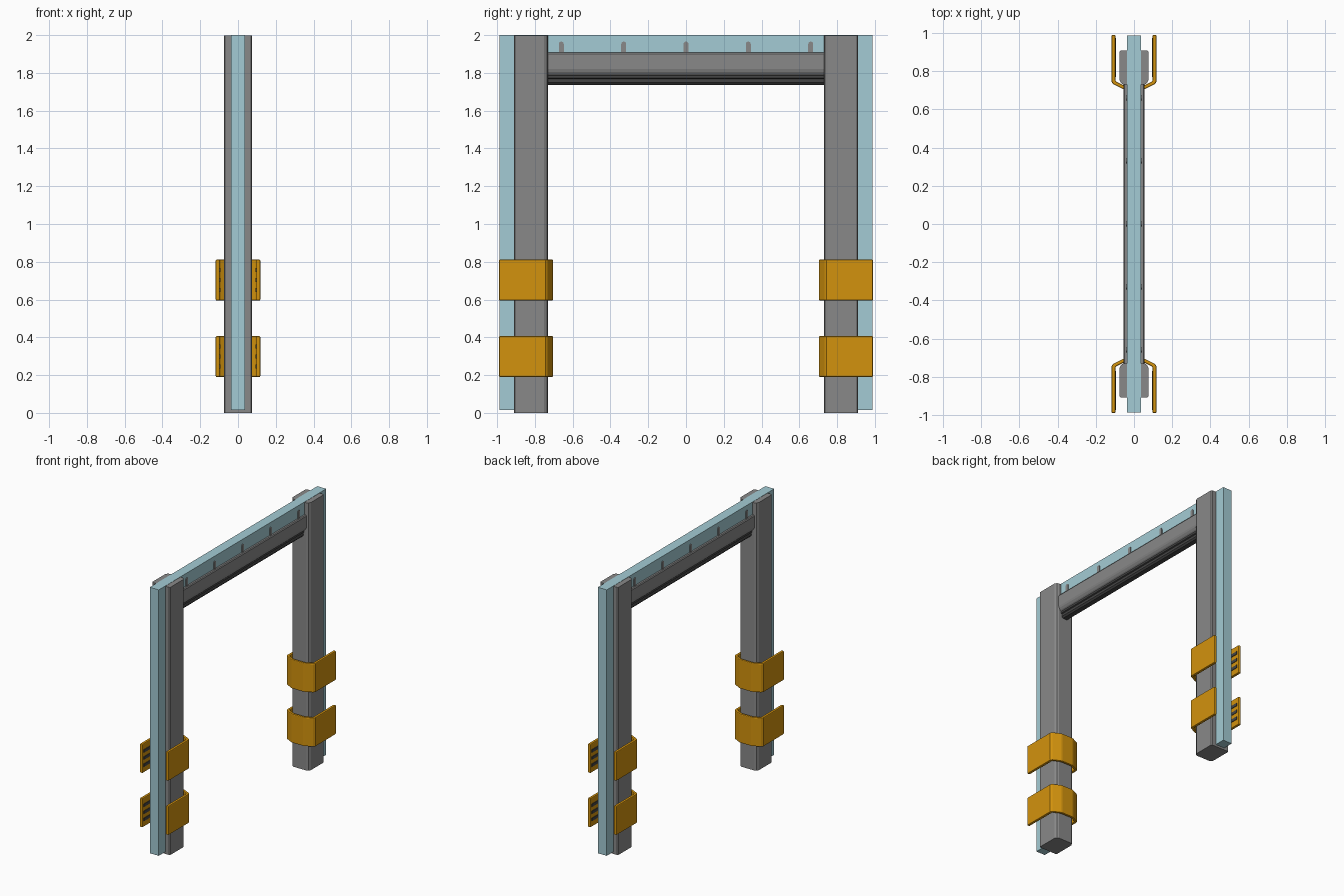
import bpy, bmesh, math
from mathutils import Matrix

if "Cube" in bpy.data.objects:
    bpy.data.objects.remove(bpy.data.objects["Cube"])


def material(name, rgb):
    m = bpy.data.materials.new(name)
    m.diffuse_color = (*rgb, 1)
    m.use_nodes = True
    m.node_tree.nodes["Principled BSDF"].inputs["Base Color"].default_value = m.diffuse_color
    return m


GRAY = material("post gray", (0.25, 0.25, 0.25))
DARK = material("seal dark gray", (0.06, 0.06, 0.06))
BLUE = material("wall pale blue", (0.37, 0.60, 0.66))
ORANGE = material("bumper orange", (0.65, 0.29, 0.004))


def extrude(name, pts, lo, hi, mat, axis="Z", bevel=0.0):
    """Extrude a closed profile: (x, y) along Z, or (x, z) along Y."""
    bm = bmesh.new()
    place = (lambda p, h: (p[0], p[1], h)) if axis == "Z" else (lambda p, h: (p[0], h, p[1]))
    a = [bm.verts.new(place(p, lo)) for p in pts]
    b = [bm.verts.new(place(p, hi)) for p in pts]
    n = len(pts)
    bm.faces.new(a)
    bm.faces.new(b)
    for i in range(n):
        bm.faces.new((a[i], a[(i + 1) % n], b[(i + 1) % n], b[i]))
    bmesh.ops.recalc_face_normals(bm, faces=bm.faces)
    me = bpy.data.meshes.new(name)
    bm.to_mesh(me)
    bm.free()
    me.materials.append(mat)
    ob = bpy.data.objects.new(name, me)
    bpy.context.collection.objects.link(ob)
    if bevel:
        mod = ob.modifiers.new("soft edges", "BEVEL")
        mod.width = bevel
        mod.segments = 2
        mod.limit_method = "ANGLE"
        mod.angle_limit = math.radians(50)
    return ob


def box(name, x0, x1, y0, y1, z0, z1, mat, bevel=0.0):
    return extrude(name, [(x0, y0), (x1, y0), (x1, y1), (x0, y1)], z0, z1, mat, "Z", bevel)


def sym(half):
    """Mirror the half profile (x > 0) across x = 0."""
    return half + [(-x, y) for x, y in reversed(half)]


for side, tag in ((1, "back"), (-1, "front")):
    def ys(pts):
        return [(x, y * side) for x, y in pts]

    # gray post with chamfered inner corners
    post = sym([(0.052, 0.73), (0.066, 0.736), (0.075, 0.752), (0.075, 0.904), (0.069, 0.91)])
    extrude(tag + "_post", ys(post), 0, 1.998, GRAY)

    # wall edge behind the post
    extrude(tag + "_wall_edge", ys(sym([(0.037, 0.88), (0.037, 0.988)])), 0.015, 1.999, BLUE)

    # orange wrap-around bumpers with gripping strips inside
    outer = [(0.045, 0.703), (0.056, 0.706), (0.108, 0.732), (0.118, 0.745), (0.118, 0.99)]
    inner = [(0.097, 0.99), (0.097, 0.752), (0.092, 0.745), (0.05, 0.724), (0.045, 0.722)]
    loop = outer + inner + [(-x, y) for x, y in reversed(outer + inner)]
    # order the loop as one U: outer right, inner right, inner left, outer left
    for k, z in enumerate((0.19, 0.595)):
        extrude(f"{tag}_bumper_{k}", ys(loop), z, z + 0.217, ORANGE, "Z", 0.006)
        for sx in (1, -1):
            for j in range(3):
                zc = z + 0.055 + 0.053 * j
                x0, x1 = sorted((0.093 * sx, 0.098 * sx))
                y0, y1 = sorted((0.77 * side, 0.975 * side))
                box(f"{tag}_grip_strip_{k}", x0, x1, y0, y1, zc - 0.011, zc + 0.011, DARK)

# wall edge over the opening
box("top_wall_edge", -0.037, 0.037, -0.988, 0.988, 1.9, 2.0, BLUE)

# lintel with a rounded lower side
lintel = sym([(0.037, 1.907), (0.05, 1.907), (0.055, 1.900), (0.055, 1.82),
              (0.051, 1.806), (0.042, 1.792), (0.03, 1.783)])
extrude("lintel", lintel, -0.74, 0.74, GRAY, "Y")

# dark seals below the lintel
extrude("upper_seal", sym([(0.034, 1.79), (0.034, 1.772), (0.026, 1.768)]), -0.735, 0.735, DARK, "Y")
extrude("lower_seal", sym([(0.024, 1.775), (0.028, 1.762), (0.028, 1.748), (0.018, 1.737)]),
        -0.735, 0.735, DARK, "Y")

# fixing tabs with rounded tops
for i in range(5):
    y = (i - 2) * 0.33
    arc = [(0.013 * math.cos(a), 1.953 + 0.013 * math.sin(a))
           for a in [math.pi * t / 6 for t in range(7)]]
    tab = extrude(f"fixing_tab_{i}", [(0.013, 1.9)] + arc + [(-0.013, 1.9)],
                  -0.042, 0.042, GRAY, "Y")
    tab.data.transform(Matrix.Translation((0, y, 0)) @ Matrix.Rotation(math.pi / 2, 4, "Z"))
